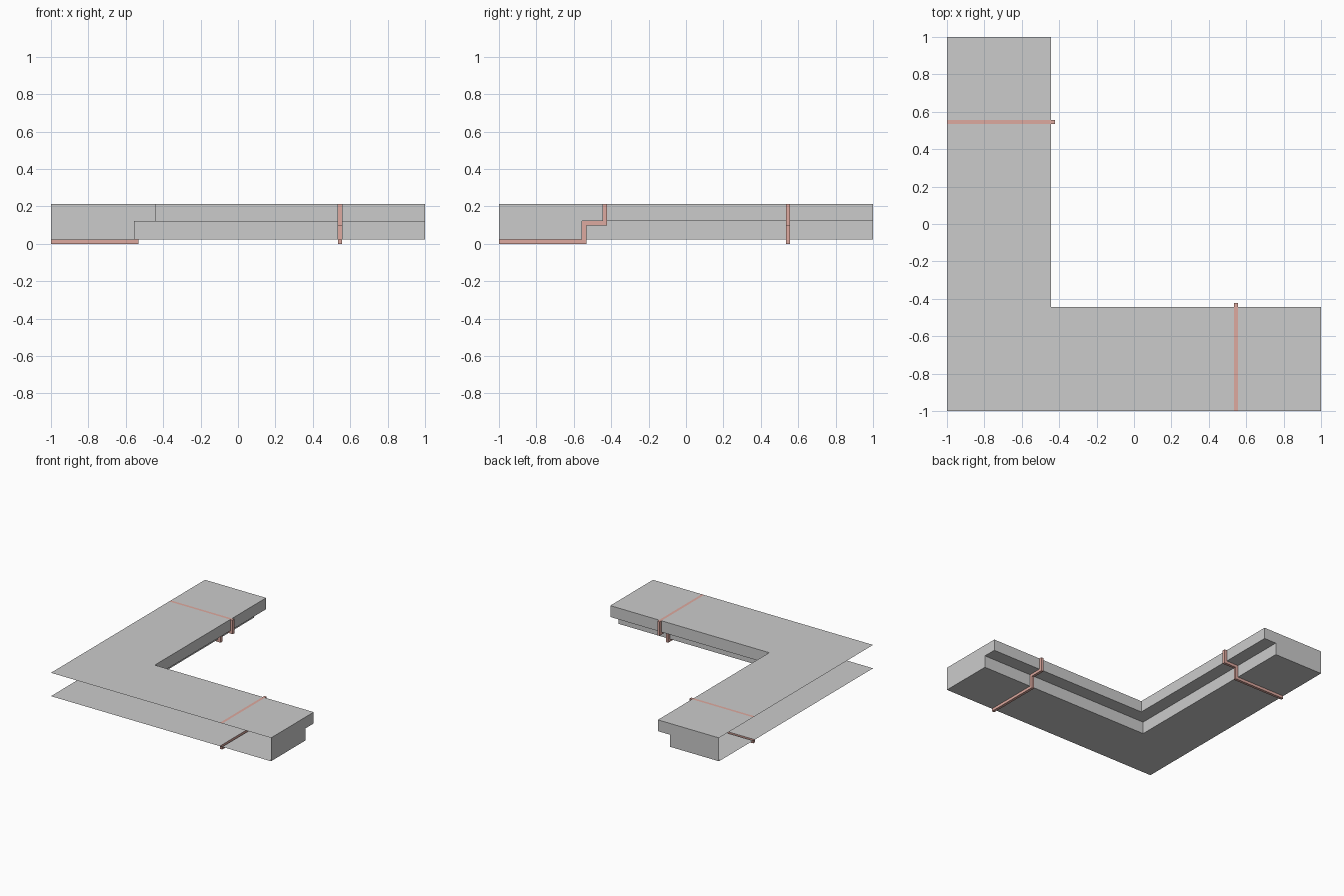
import bpy, bmesh

if "Cube" in bpy.data.objects:
    bpy.data.objects.remove(bpy.data.objects["Cube"])

# Trim cross-section: (offset from the outer corner axis, height)
PROFILE = [(-1, 0.214), (-0.445, 0.214), (-0.445, 0.121),
           (-0.555, 0.121), (-0.555, 0.022), (-1, 0.022)]
T = 0.022
# The same path pushed outward, from top inner edge to bottom outer edge
OUTER = [(-0.445 + T, 0.214), (-0.445 + T, 0.121 - T),
         (-0.555 + T, 0.121 - T), (-0.555 + T, 0.0), (-1, 0.0)]
A, B = 0.535, 0.557  # strap position along each arm

red = bpy.data.materials.new("strap_red")
red.diffuse_color = (0.73, 0.4, 0.35, 1)
red.use_nodes = True
red.node_tree.nodes["Principled BSDF"].inputs["Base Color"].default_value = red.diffuse_color


def place(u, v, z, swap):
    return (v, u, z) if swap else (u, v, z)


def finish(bm, name, mat=None):
    bmesh.ops.remove_doubles(bm, verts=bm.verts, dist=1e-5)
    bmesh.ops.recalc_face_normals(bm, faces=bm.faces)
    me = bpy.data.meshes.new(name)
    bm.to_mesh(me)
    bm.free()
    ob = bpy.data.objects.new(name, me)
    bpy.context.collection.objects.link(ob)
    if mat:
        me.materials.append(mat)


def ring(bm, pts, u, swap):
    # u=None puts the points on the mitre of the corner
    return [bm.verts.new(place(v if u is None else u, v, z, swap)) for v, z in pts]


def bridge(bm, r1, r2):
    for i in range(len(r1) - 1):
        bm.faces.new((r1[i], r1[i + 1], r2[i + 1], r2[i]))


# L-shaped trim shell, open on the two outer sides, capped at both ends
bm = bmesh.new()
for swap in (False, True):
    bridge(bm, ring(bm, PROFILE, None, swap), ring(bm, PROFILE, A, swap))
    end = ring(bm, PROFILE, 1, swap)
    bridge(bm, ring(bm, PROFILE, B, swap), end)
    bm.faces.new(end)
finish(bm, "trim_shell")

# Raised red straps: hollow channels that follow the stepped profile
for swap, name in ((False, "right_strap"), (True, "back_strap")):
    bm = bmesh.new()
    inner = PROFILE[1:]
    ia, ib = ring(bm, inner, A, swap), ring(bm, inner, B, swap)
    oa, ob = ring(bm, OUTER, A, swap), ring(bm, OUTER, B, swap)
    bridge(bm, oa, ob)
    bridge(bm, ia, oa)
    bridge(bm, ib, ob)
    for k in (0, -1):
        bm.faces.new((ia[k], ib[k], ob[k], oa[k]))
    # flush strip across the top
    ta, tb = ring(bm, PROFILE[:1], A, swap)[0], ring(bm, PROFILE[:1], B, swap)[0]
    bm.faces.new((ta, tb, ib[0], ia[0]))
    finish(bm, name, red)
